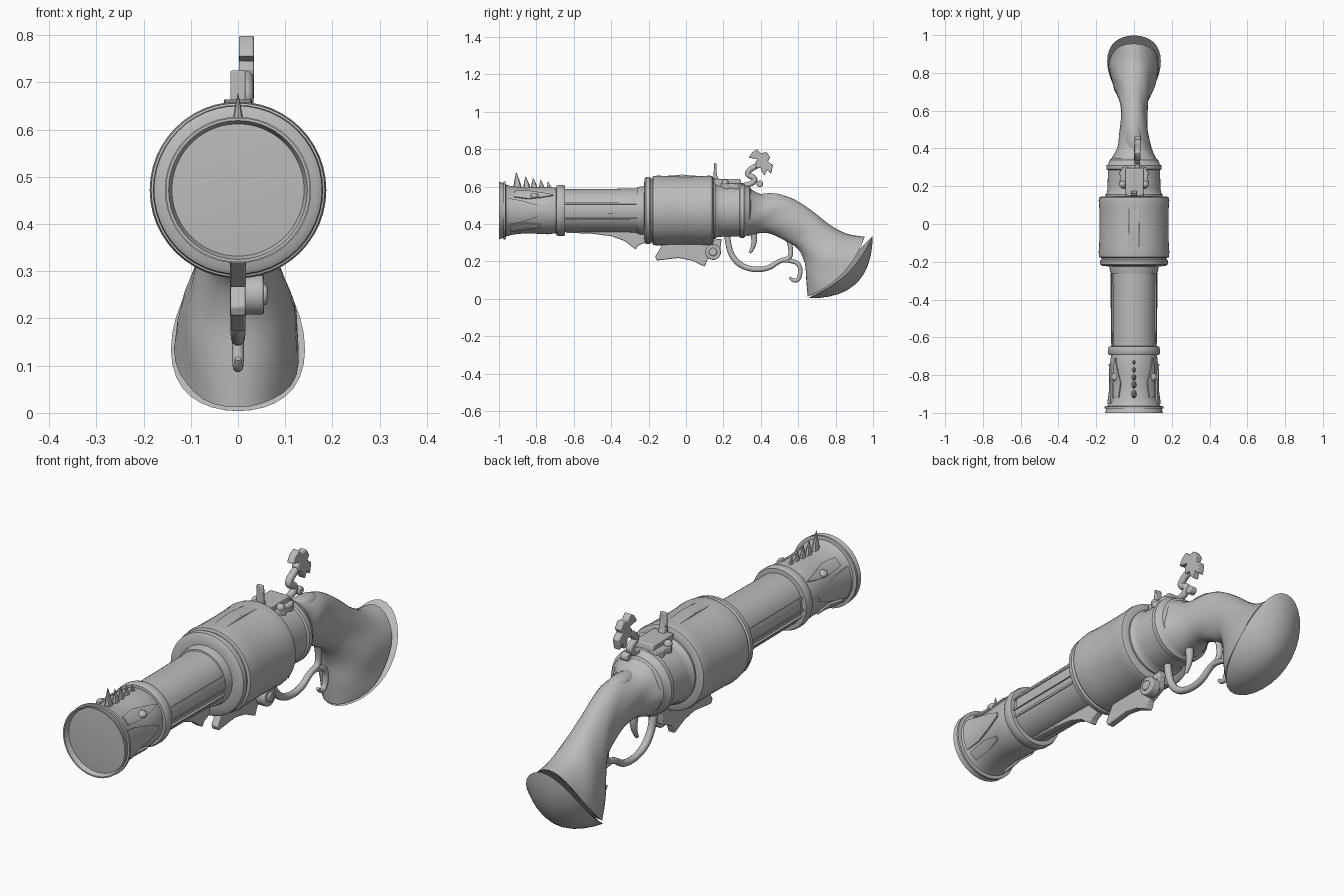
import bpy, bmesh, math
from mathutils import Vector

grey = bpy.data.materials.new("plain_grey")
grey.diffuse_color = (0.5, 0.5, 0.5, 1)
AXIS = 0.472  # height of the barrel axis


def add(name, bm, bevel=0):
    bmesh.ops.recalc_face_normals(bm, faces=bm.faces)
    me = bpy.data.meshes.new(name)
    bm.to_mesh(me)
    bm.free()
    ob = bpy.data.objects.new(name, me)
    bpy.context.collection.objects.link(ob)
    me.materials.append(grey)
    if bevel:
        m = ob.modifiers.new("soft_edges", "BEVEL")
        m.width, m.segments = bevel, 2
    return ob


def loft(name, rings, cap_start=True, cap_end=True):
    """Skin a list of closed rings of equal length."""
    bm = bmesh.new()
    vs = [[bm.verts.new(p) for p in r] for r in rings]
    n = len(vs[0])
    for a, b in zip(vs, vs[1:]):
        for i in range(n):
            bm.faces.new((a[i], a[(i + 1) % n], b[(i + 1) % n], b[i]))
    if cap_start:
        bm.faces.new(vs[0])
    if cap_end:
        bm.faces.new(vs[-1])
    return add(name, bm)


def turned(name, profile, n=48):
    """Turn (y, radius, optional x and z shift) around the barrel axis."""
    rings = []
    for p in profile:
        y, r, dx, dz = (list(p) + [0, 0])[:4]
        rings.append([(dx + r * math.sin(2 * math.pi * i / n), y,
                       AXIS + dz + r * math.cos(2 * math.pi * i / n)) for i in range(n)])
    return loft(name, rings)


def plate(name, outline, lo, hi, axis="x", bevel=0.004):
    """Extrude a (y, z) outline along x, or an (x, y) outline along z."""
    bm = bmesh.new()
    put = (lambda p, t: (t, p[0], p[1])) if axis == "x" else (lambda p, t: (p[0], p[1], t))
    a = [bm.verts.new(put(p, lo)) for p in outline]
    b = [bm.verts.new(put(p, hi)) for p in outline]
    bm.faces.new(a)
    bm.faces.new(b)
    for i in range(len(a)):
        j = (i + 1) % len(a)
        bm.faces.new((a[i], a[j], b[j], b[i]))
    return add(name, bm, bevel)


def tube(name, pts, x, depth):
    """Round rod through (y, z, thickness) points."""
    cu = bpy.data.curves.new(name, "CURVE")
    cu.dimensions, cu.bevel_depth, cu.bevel_resolution = "3D", depth, 3
    cu.use_fill_caps = True
    sp = cu.splines.new("NURBS")
    sp.points.add(len(pts) - 1)
    for q, (y, z, r) in zip(sp.points, pts):
        q.co, q.radius = (x, y, z, 1), r
    sp.use_endpoint_u, sp.order_u, sp.resolution_u = True, 3, 6
    ob = bpy.data.objects.new(name, cu)
    bpy.context.collection.objects.link(ob)
    cu.materials.append(grey)
    bpy.ops.object.select_all(action="DESELECT")
    ob.select_set(True)
    bpy.context.view_layer.objects.active = ob
    bpy.ops.object.convert(target="MESH")


def blob(name, loc, size):
    bm = bmesh.new()
    bmesh.ops.create_uvsphere(bm, u_segments=20, v_segments=12, radius=1)
    for v in bm.verts:
        v.co = Vector(loc) + v.co * Vector(size)
    return add(name, bm)


def wrapped(name, rows, lift, side, n=8):
    """Thin plate hugging the barrel: rows of (y, barrel radius, angle from, angle to) in degrees."""
    rings = []
    for y, r, a0, a1 in rows:
        ring = []
        for rad, seq in ((r + lift, range(n + 1)), (r - 0.02, range(n, -1, -1))):
            for i in seq:
                a = math.radians(a0 + (a1 - a0) * i / n)
                ring.append((side * rad * math.sin(a), y, AXIS + rad * math.cos(a)))
        rings.append(ring)
    return loft(name, rings)


# muzzle bell with hollow bore
turned("muzzle", [(-0.80, 0.097, 0.012, 0.01), (-0.88, 0.105, 0.01, 0.008), (-0.93, 0.122, 0.005, 0.004),
                  (-0.965, 0.136), (-1.0, 0.147), (-1.0, 0.153), (-0.972, 0.146), (-0.965, 0.141),
                  (-0.955, 0.136), (-0.92, 0.128), (-0.86, 0.122), (-0.80, 0.124), (-0.74, 0.127),
                  (-0.69, 0.121), (-0.66, 0.115)])
turned("muzzle_band", [(-0.978, 0.14), (-0.976, 0.155), (-0.966, 0.155), (-0.962, 0.13)])
# barrel with its bands
turned("barrel", [(-0.68, 0.114), (-0.40, 0.116), (-0.19, 0.119)])
turned("front_band", [(-0.695, 0.11), (-0.693, 0.132), (-0.683, 0.137), (-0.66, 0.137),
                      (-0.648, 0.133), (-0.646, 0.11)])
turned("rear_band", [(-0.265, 0.11), (-0.262, 0.124), (-0.245, 0.128), (-0.225, 0.13), (-0.2, 0.135)])

for s, label in ((1, "right"), (-1, "left")):
    # side rails and panel on the barrel
    for a in (72, 96, 112):
        wrapped(f"rail_{label}", [(-0.65, 0.115, a - 2, a + 2), (-0.21, 0.118, a - 2, a + 2)], 0.007, s, 2)
    wrapped(f"barrel_panel_{label}", [(-0.63, 0.115, 74, 94), (-0.25, 0.118, 74, 94)], 0.004, s)
    # carved beast head on the muzzle: cheek, brow and jaw
    wrapped(f"cheek_{label}", [(-0.95, 0.134, 62, 122), (-0.88, 0.124, 66, 118), (-0.80, 0.124, 76, 106),
                               (-0.74, 0.126, 86, 94)], 0.008, s)
    wrapped(f"brow_{label}", [(-0.92, 0.127, 38, 56), (-0.84, 0.122, 34, 60), (-0.76, 0.126, 44, 56),
                              (-0.71, 0.125, 49, 51)], 0.007, s)
    wrapped(f"jaw_{label}", [(-0.94, 0.132, 128, 146), (-0.85, 0.122, 122, 142), (-0.78, 0.125, 126, 134)],
            0.008, s)
    blob(f"eye_{label}", (s * 0.098, -0.81, 0.55), (0.022, 0.022, 0.016))

# spikes along the muzzle crest
for i, (y, top) in enumerate([(-0.90, 0.678), (-0.85, 0.655), (-0.81, 0.648), (-0.77, 0.638), (-0.73, 0.628)]):
    w = 0.017 - 0.0015 * i
    rings = []
    for k in (1, 0.6, 0.05):
        z = top - (top - 0.58) * k ** 1.3
        rings.append([(w * k * math.cos(j * math.pi / 4), y - 0.008 * (1 - k) + 1.5 * w * k * math.sin(j * math.pi / 4), z)
                      for j in range(8)])
    loft("crest_spike", rings)

# drum
turned("drum", [(-0.225, 0.13), (-0.222, 0.168), (-0.215, 0.178), (-0.195, 0.18), (-0.188, 0.172),
                (-0.18, 0.172), (-0.176, 0.184), (-0.15, 0.187), (-0.10, 0.184), (0.0, 0.183),
                (0.09, 0.184), (0.125, 0.187), (0.14, 0.184), (0.146, 0.172), (0.146, 0.14)])
plate("drum_top_strap", [(-0.18, 0.63), (-0.17, 0.652), (-0.02, 0.664), (0.12, 0.652), (0.14, 0.63)], -0.03, 0.03)
# breech behind the drum
turned("breech", [(0.14, 0.15), (0.155, 0.152), (0.165, 0.143), (0.19, 0.14), (0.285, 0.138), (0.29, 0.146),
                  (0.31, 0.146), (0.318, 0.136), (0.34, 0.128), (0.35, 0.11)])


# grip and butt cap, from tilted ellipses between a top and a bottom point
def section(ty, tz, by, bz, w, bow, s=1.0, dome=0.0, rough=0.0, n=32):
    mid, half = Vector((0, (ty + by) / 2, (tz + bz) / 2)), Vector((0, (ty - by) / 2, (tz - bz) / 2))
    nrm = Vector((0, half.z, -half.y)).normalized()
    ring = []
    for i in range(n):
        a = 2 * math.pi * i / n
        k = s * (1 + rough * math.sin(a) ** 2 * math.sin(5 * a + 30 * ty))
        ring.append(mid + half * (k * math.cos(a)) + nrm * (bow * s * s * math.sin(a) ** 2 + dome)
                    + Vector((w * k * math.sin(a), 0, 0)))
    return ring


def smooth(st, steps=4):
    out = []
    for i in range(len(st) - 1):
        p = [Vector(st[max(0, min(len(st) - 1, i + d))]) for d in (-1, 0, 1, 2)]
        for j in range(steps):
            t = j / steps
            out.append(0.5 * (2 * p[1] + (p[2] - p[0]) * t + (2 * p[0] - 5 * p[1] + 4 * p[2] - p[3]) * t * t
                              + (3 * p[1] - p[0] - 3 * p[2] + p[3]) * t ** 3))
    return out + [Vector(st[-1])]


stations = [(0.33, 0.60, 0.33, 0.335, 0.128, 0), (0.40, 0.56, 0.40, 0.352, 0.092, 0),
            (0.52, 0.552, 0.46, 0.345, 0.075, 0), (0.60, 0.52, 0.54, 0.305, 0.07, 0),
            (0.69, 0.458, 0.60, 0.265, 0.075, 0), (0.77, 0.395, 0.635, 0.19, 0.092, 0),
            (0.86, 0.348, 0.643, 0.10, 0.118, 0.02), (0.955, 0.332, 0.65, 0.012, 0.132, 0.05)]
loft("grip", [section(*v, rough=0.03) for v in smooth(stations)])
blob("grip_leaf", (0, 0.45, 0.535), (0.04, 0.09, 0.03))
cap = [section(0.998, 0.337, 0.655, 0.004, 0.142, 0.05, s, 0.122 * (1 - s * s))
       for s in (1, 0.96, 0.9, 0.8, 0.65, 0.45, 0.25, 0.05)]
loft("butt_cap", cap)

# trigger guard, its finger spur, and the trigger
tube("trigger_guard", [(0.22, 0.35, 1.1), (0.225, 0.27, 1.1), (0.27, 0.19, 1.1), (0.35, 0.155, 1), (0.44, 0.16, 1),
                       (0.50, 0.205, 0.9), (0.56, 0.215, 0.9), (0.56, 0.28, 0.9), (0.55, 0.31, 0.9)], 0, 0.015)
tube("finger_spur", [(0.52, 0.205, 0.8), (0.58, 0.205, 0.9), (0.615, 0.17, 0.9), (0.605, 0.10, 0.9),
                     (0.57, 0.095, 0.7), (0.555, 0.115, 0.5)], 0, 0.014)
tube("trigger", [(0.36, 0.36, 1.3), (0.375, 0.29, 1), (0.34, 0.245, 0.5)], 0, 0.015)

# fins under barrel and drum
plate("barrel_fin", [(-0.65, 0.37), (-0.64, 0.353), (-0.50, 0.348), (-0.40, 0.335), (-0.33, 0.31), (-0.27, 0.265),
                     (-0.255, 0.285), (-0.21, 0.305), (-0.2, 0.37)], -0.017, 0.017)
plate("drum_fin", [(-0.12, 0.30), (-0.165, 0.225), (-0.155, 0.205), (-0.04, 0.218), (0.03, 0.205), (0.10, 0.172),
                   (0.115, 0.21), (0.18, 0.24), (0.19, 0.32)], -0.016, 0.016)


def knob(name, y, z, r, lo, hi):
    ring = [(y + r * math.cos(i * math.pi / 12), z + r * math.sin(i * math.pi / 12)) for i in range(24)]
    plate(name, ring, lo, hi, bevel=0.005)


knob("latch_knob", 0.145, 0.25, 0.042, 0.01, 0.055)
knob("latch_knob_centre", 0.145, 0.25, 0.022, 0.05, 0.062)

# lock plate on top, with its upright striker
half_plate = [(0.0, 0.155), (0.03, 0.16), (0.04, 0.185), (0.065, 0.19), (0.08, 0.215), (0.07, 0.24), (0.078, 0.27),
              (0.062, 0.30), (0.0, 0.305)]
plate("lock_plate", half_plate + [(-x, y) for x, y in half_plate[-2:0:-1]], 0.585, 0.617, "z")
plate("lock_bridge", [(0.15, 0.60), (0.15, 0.64), (0.29, 0.64), (0.30, 0.60)], -0.045, 0.05)
plate("striker", [(0.145, 0.60), (0.15, 0.725), (0.162, 0.725), (0.165, 0.66), (0.19, 0.61)], -0.016, 0.016)
for x in (-0.06, 0.06):
    blob("lock_screw", (x, 0.21, 0.62), (0.018, 0.018, 0.018))

# hammer with curled neck and jagged head
plate("hammer_head", [(0.335, 0.755), (0.355, 0.785), (0.38, 0.80), (0.40, 0.778), (0.43, 0.785), (0.45, 0.755),
                      (0.438, 0.735), (0.465, 0.715), (0.455, 0.668), (0.435, 0.69), (0.42, 0.66), (0.405, 0.68),
                      (0.40, 0.70), (0.375, 0.70), (0.37, 0.73), (0.385, 0.745), (0.36, 0.75)], 0.002, 0.034)
tube("hammer_neck", [(0.40, 0.72, 1), (0.35, 0.70, 1.1), (0.32, 0.665, 1), (0.375, 0.645, 1.1), (0.35, 0.61, 1),
                     (0.30, 0.605, 1)], 0.017, 0.015)
knob("hammer_screw", 0.395, 0.615, 0.018, 0.0, 0.034)

# smooth shading with sharp edges kept
bpy.ops.object.select_all(action="SELECT")
bpy.context.view_layer.objects.active = bpy.data.objects["grip"]
bpy.ops.object.shade_smooth_by_angle(angle=math.radians(40))
